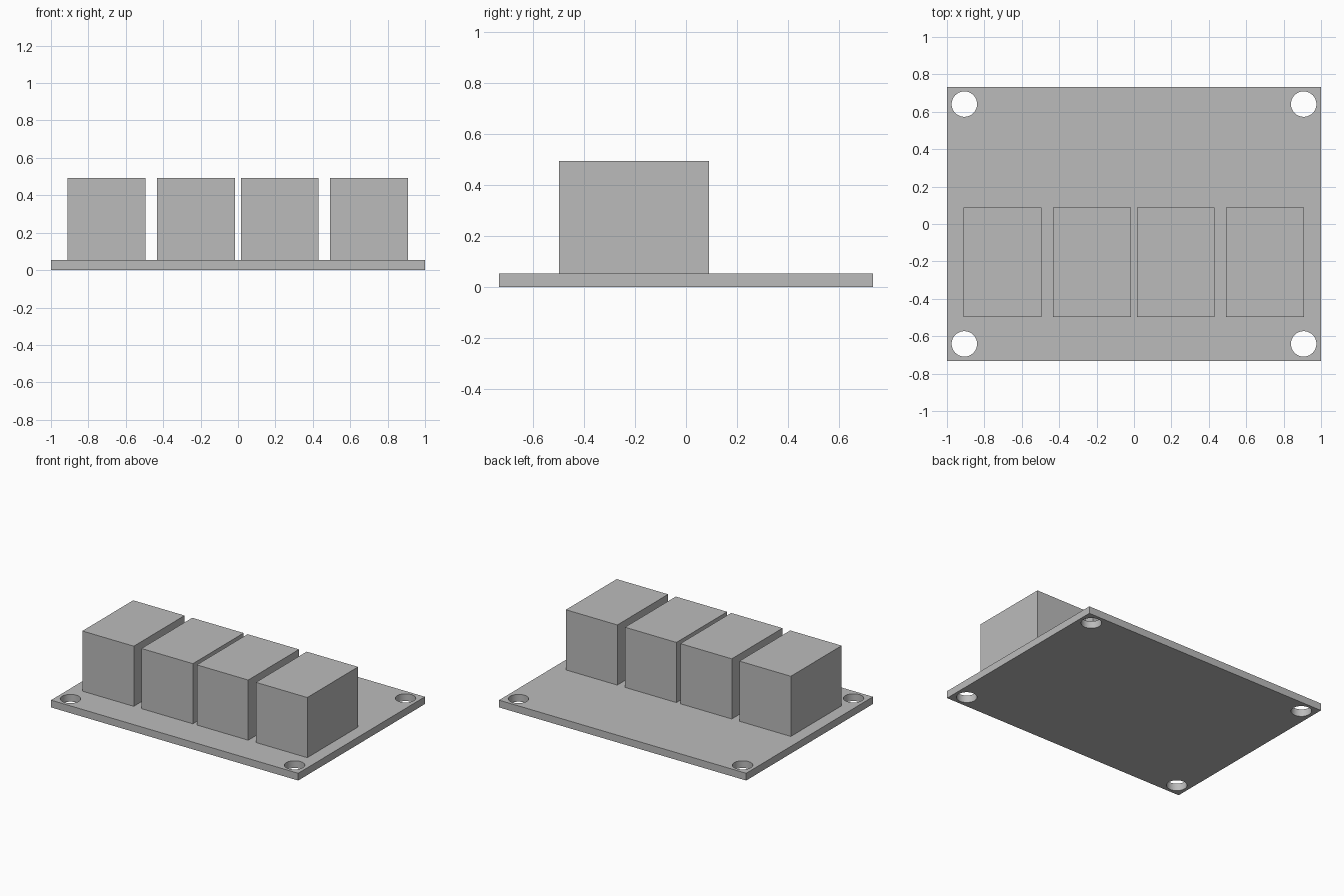
import bpy
import bmesh
from mathutils import Matrix

cube = bpy.data.objects.get("Cube")
if cube:
    bpy.data.objects.remove(cube, do_unlink=True)

grey = bpy.data.materials.new("plain grey")
grey.use_nodes = True
colour = (0.5, 0.5, 0.5, 1)
grey.diffuse_color = colour
grey.node_tree.nodes["Principled BSDF"].inputs["Base Color"].default_value = colour


def add_object(name, bm):
    mesh = bpy.data.meshes.new(name)
    bm.to_mesh(mesh)
    bm.free()
    mesh.materials.append(grey)
    obj = bpy.data.objects.new(name, mesh)
    bpy.context.collection.objects.link(obj)
    return obj


def box(name, size, centre):
    bm = bmesh.new()
    bmesh.ops.create_cube(bm, size=1, matrix=Matrix.Translation(centre) @ Matrix.Diagonal((*size, 1)))
    return add_object(name, bm)


# Base board
THICK = 0.053
TOP = 0.493
board = box("base_board", (2, 1.465, THICK), (0, 0, THICK / 2))

# Corner mounting holes
bm = bmesh.new()
for x in (-0.907, 0.907):
    for y in (-0.641, 0.641):
        bmesh.ops.create_cone(bm, cap_ends=True, segments=48, radius1=0.068, radius2=0.068,
                              depth=0.3, matrix=Matrix.Translation((x, y, THICK / 2)))
cutter = add_object("hole_cutter", bm)
cutter.hide_render = True
cutter.hide_set(True)
holes = board.modifiers.new("holes", "BOOLEAN")
holes.operation = "DIFFERENCE"
holes.solver = "EXACT"
holes.object = cutter

# Apply the holes, then smooth only their walls
bpy.context.view_layer.objects.active = board
board.select_set(True)
bpy.ops.object.modifier_apply(modifier=holes.name)
bpy.data.objects.remove(cutter, do_unlink=True)
bpy.ops.object.shade_smooth_by_angle()

# Row of four blocks
for i, x in enumerate((-0.703, -0.225, 0.223, 0.701)):
    box(f"block_{i + 1}", (0.416, 0.587, TOP - THICK), (x, -0.204, (TOP + THICK) / 2))
